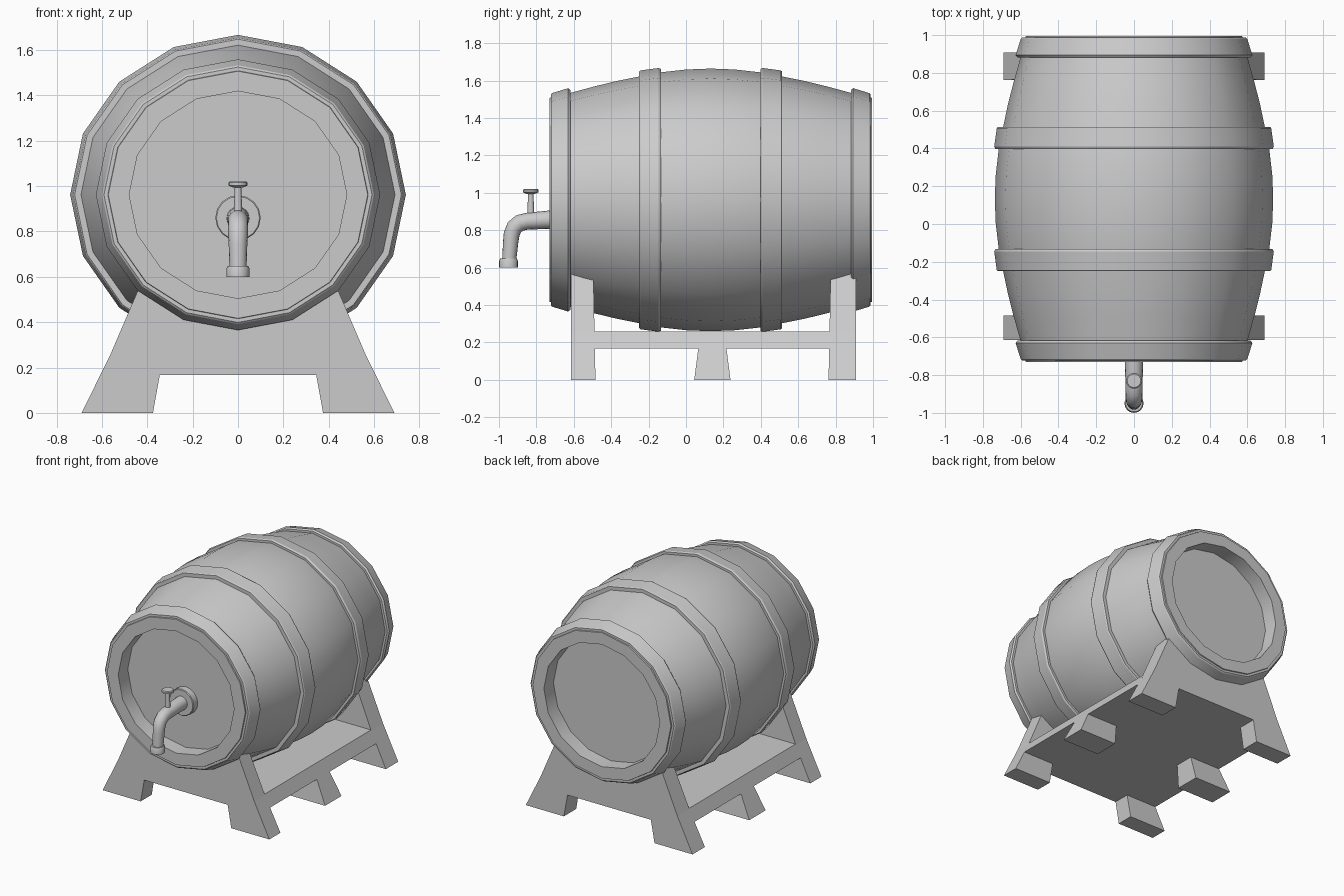
import bpy, bmesh
from math import sin, cos, pi, radians
from mathutils import Vector

if "Cube" in bpy.data.objects:
    bpy.data.objects.remove(bpy.data.objects["Cube"])

CY, CZ, SX = 0.132, 0.962, 1.05   # barrel centre and sideways stretch


def finish(bm, name, smooth=True):
    bmesh.ops.remove_doubles(bm, verts=bm.verts, dist=1e-5)
    bmesh.ops.recalc_face_normals(bm, faces=bm.faces)
    me = bpy.data.meshes.new(name)
    bm.to_mesh(me)
    bm.free()
    ob = bpy.data.objects.new(name, me)
    bpy.context.collection.objects.link(ob)
    if smooth:
        bpy.ops.object.select_all(action='DESELECT')
        bpy.context.view_layer.objects.active = ob
        ob.select_set(True)
        bpy.ops.object.shade_smooth_by_angle(angle=radians(30))
    return ob


def skin(name, rings, loop=False):
    """Join rings of points; cap both ends unless the rings form a closed loop."""
    bm = bmesh.new()
    rv = [[bm.verts.new(p) for p in r] for r in rings]
    n = len(rv[0])
    for k in range(len(rv) if loop else len(rv) - 1):
        a, b = rv[k], rv[(k + 1) % len(rv)]
        for i in range(n):
            j = (i + 1) % n
            bm.faces.new((a[i], a[j], b[j], b[i]))
    if not loop:
        bm.faces.new(rv[0])
        bm.faces.new(rv[-1])
    return finish(bm, name)


def ring_y(y, r, cz=CZ, sx=SX, n=16):
    return [(r * sx * sin(2 * pi * i / n), y, cz + r * cos(2 * pi * i / n)) for i in range(n)]


def ring_z(z, r, y, n=16):
    return [(r * sin(2 * pi * i / n), y + r * cos(2 * pi * i / n), z) for i in range(n)]


# Barrel body: recessed head, rim and bulging side, mirrored end to end
half = [(0.75, 0.457), (0.863, 0.457), (0.863, 0.545), (0.75, 0.572), (0.62, 0.607),
        (0.5, 0.636), (0.38, 0.66), (0.265, 0.682), (0.13, 0.697)]
prof = [(-t, r) for t, r in half] + [(0, 0.702)] + half[::-1]
skin("barrel_body", [ring_y(CY + t, r) for t, r in prof])

# Metal hoops, tapering with the barrel and slightly bevelled on the inner edge
hoops = {"end_hoop": [(0.855, 0.53), (0.855, 0.563), (0.848, 0.571), (0.762, 0.597),
                      (0.75, 0.588), (0.75, 0.55)],
         "middle_hoop": [(0.382, 0.64), (0.382, 0.686), (0.375, 0.692), (0.278, 0.705),
                         (0.265, 0.699), (0.265, 0.66)]}
for name, p in hoops.items():
    for side, s in (("front", -1), ("back", 1)):
        skin(f"{side}_{name}", [ring_y(CY + s * t, r) for t, r in p], loop=True)

# Stand ends: cradle panels with splayed feet
right = [(0.345, 0.167), (0.375, 0), (0.69, 0), (0.566, 0.25), (0.42, 0.59), (0.2, 0.467)]
outline = right + [(0, 0.432)] + [(-x, z) for x, z in right[::-1]]


def slab(name, pts, y_lo, y_hi):
    """Extrude an x-z outline along y; the y limits may vary with height."""
    bm = bmesh.new()
    a = [bm.verts.new((x, y_lo(z), z)) for x, z in pts]
    b = [bm.verts.new((x, y_hi(z), z)) for x, z in pts]
    bm.faces.new(a)
    bm.faces.new(b)
    for i in range(len(a)):
        j = (i + 1) % len(a)
        bm.faces.new((a[i], a[j], b[j], b[i]))
    return finish(bm, name, smooth=False)


slab("front_cradle", outline, lambda z: -0.615, lambda z: -0.484 - 0.02 * z)
slab("back_cradle", outline, lambda z: 0.762 + 0.02 * z, lambda z: 0.908)

# Platform joining the two cradles
slab("platform", [(0.607, 0.167), (0.563, 0.257), (-0.563, 0.257), (-0.607, 0.167)],
     lambda z: -0.5, lambda z: 0.78)

# Middle feet under the platform
for side, s in (("left", -1), ("right", 1)):
    slab(f"{side}_middle_foot",
         [(s * x, z) for x, z in ((0.345, 0.167), (0.375, 0), (0.69, 0), (0.607, 0.167))],
         lambda z: 0.044 + 0.13 * z, lambda z: 0.238 - 0.13 * z)

# Tap flange on the barrel head
skin("tap_flange", [ring_y(y, r, 0.86, 1) for y, r in
                    ((-0.61, 0.1), (-0.665, 0.1), (-0.67, 0.095))])

# Tap pipe: tapering tube bent downwards
path = [(-0.61, 0.86, 0.052), (-0.73, 0.856, 0.049), (-0.85, 0.848, 0.045), (-0.89, 0.838, 0.045),
        (-0.918, 0.815, 0.044), (-0.932, 0.78, 0.043), (-0.937, 0.74, 0.041), (-0.947, 0.62, 0.037)]
rings = []
for k, (y, z, r) in enumerate(path):
    p, q = path[max(k - 1, 0)], path[min(k + 1, len(path) - 1)]
    d = Vector((0, q[0] - p[0], q[1] - p[1])).normalized()
    u = Vector((0, -d.z, d.y))
    rings.append([Vector((0, y, z)) + r * (cos(a) * u + sin(a) * Vector((1, 0, 0)))
                  for a in (2 * pi * i / 16 for i in range(16))])
skin("tap_pipe", rings)

# Nozzle collar, valve stem and handle
skin("tap_nozzle", [ring_z(z, r, -0.949) for z, r in
                    ((0.6, 0.051), (0.635, 0.051), (0.648, 0.045))])
skin("valve_stem", [ring_z(z, r, -0.83) for z, r in ((0.86, 0.02), (1.0, 0.014))])
skin("valve_handle", [ring_z(z, r, -0.83) for z, r in
                      ((0.993, 0.02), (1.003, 0.042), (1.015, 0.042), (1.02, 0.036))])
